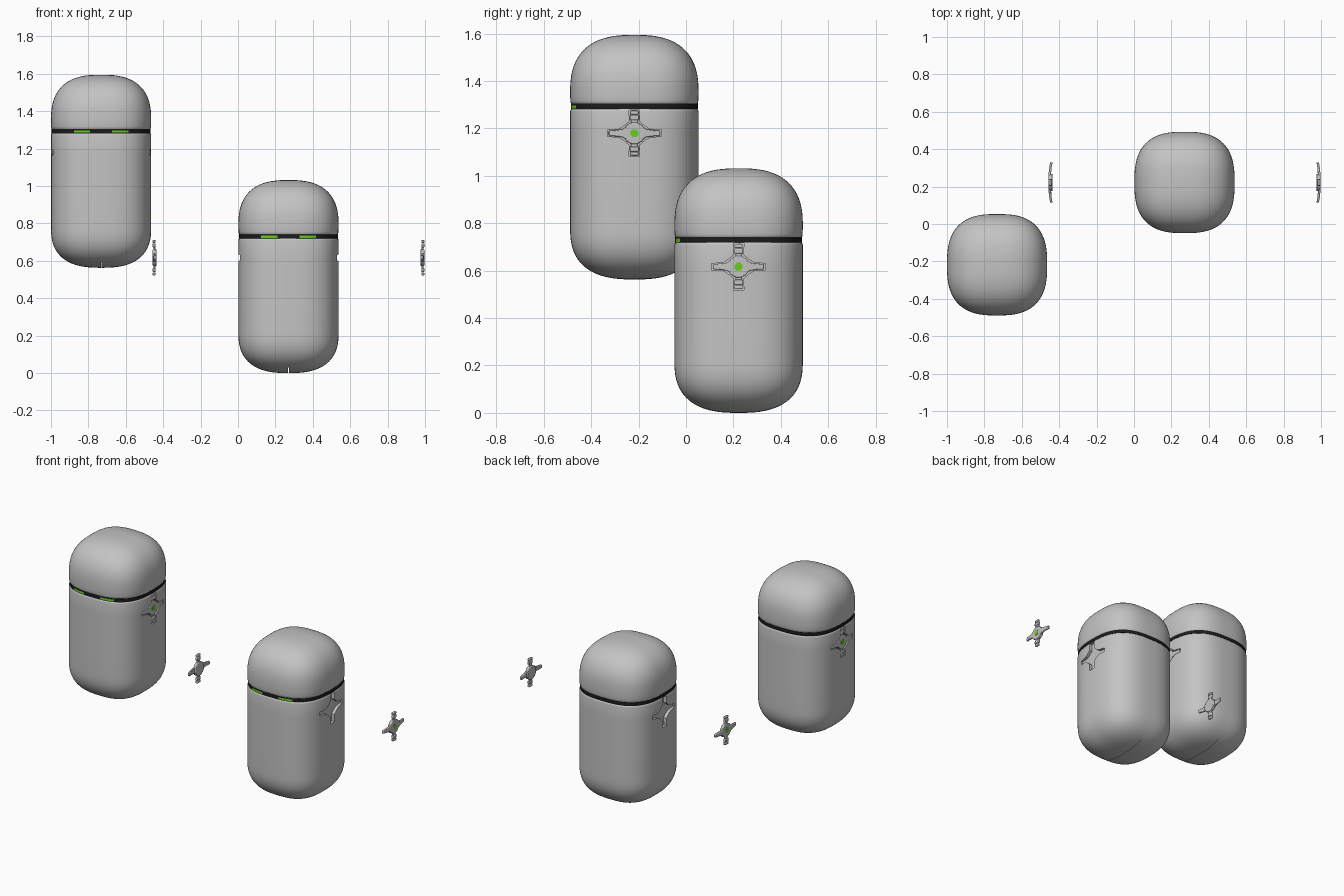
import bpy, bmesh, math

if "Cube" in bpy.data.objects:
    bpy.data.objects.remove(bpy.data.objects["Cube"])

AX, AY, N, M = 0.268, 0.271, 2.7, 2.6      # half widths, roundness of plan and of ends
BODY_A, BODY_B = (-0.732, -0.218, 0.563), (0.27, 0.222, 0.0)
HUB_Z, PULL = 0.617, 0.46                   # emblem height, pull-out distance


def material(name, rgb):
    m = bpy.data.materials.new(name)
    m.diffuse_color = (*rgb, 1)
    m.use_nodes = True
    m.node_tree.nodes["Principled BSDF"].inputs["Base Color"].default_value = m.diffuse_color
    return m


GREY = material("grey shell", (0.55, 0.55, 0.55))
BLACK = material("black band", (0.012, 0.011, 0.012))
GREEN = material("green light", (0.13, 0.62, 0.01))


def finish(name, bm, loc, mats=(GREY,), angle=35):
    bmesh.ops.recalc_face_normals(bm, faces=bm.faces)
    me = bpy.data.meshes.new(name)
    bm.to_mesh(me)
    bm.free()
    ob = bpy.data.objects.new(name, me)
    ob.location = loc
    for m in mats:
        me.materials.append(m)
    bpy.context.collection.objects.link(ob)
    bpy.ops.object.select_all(action='DESELECT')
    bpy.context.view_layer.objects.active = ob
    ob.select_set(True)
    if angle:
        bpy.ops.object.shade_smooth_by_angle(angle=math.radians(angle))
    return ob


def loft(rings, seg=128):
    """Stack of rounded-square rings given as (z, scale), capped."""
    bm = bmesh.new()
    loops = []
    for z, s in rings:
        loop = []
        for i in range(seg):
            a = 2 * math.pi * i / seg
            c, d = math.cos(a), math.sin(a)
            r = s / (abs(c) ** N + abs(d) ** N) ** (1 / N)
            loop.append(bm.verts.new((AX * r * c, AY * r * d, z)))
        loops.append(loop)
    for lo, hi in zip(loops, loops[1:]):
        for i in range(seg):
            j = (i + 1) % seg
            bm.faces.new((lo[i], lo[j], hi[j], hi[i]))
    bm.faces.new(loops[0])
    bm.faces.new(loops[-1])
    return bm


def dome(z0, height, steps=22):
    """Rings from full width at z0 to the rounded end at z0 + height."""
    out = []
    for i in range(steps + 1):
        p = math.radians(88.5) * i / steps
        out.append((z0 + height * math.sin(p) ** (2 / M), math.cos(p) ** (2 / M)))
    return out


def prism(bm, pts, inner, outer, side):
    """Extrude a (y, z) outline along x; inner/outer are x as functions of y."""
    a = [bm.verts.new((side * inner(y), y, z)) for y, z in pts]
    b = [bm.verts.new((side * outer(y), y, z)) for y, z in pts]
    n = len(pts)
    for i in range(n):
        j = (i + 1) % n
        bm.faces.new((a[i], a[j], b[j], b[i]))
    bm.faces.new(a)
    bm.faces.new(b)


def wall(y):
    """Shell surface x at a given y."""
    return AX * (1 - abs(y / AY) ** N) ** (1 / N)


def ngon(r, n):
    return [(r * math.cos(2 * math.pi * (i + .5) / n), r * math.sin(2 * math.pi * (i + .5) / n))
            for i in range(n)]


def cut(ob, cutter):
    m = ob.modifiers.new("cut", 'BOOLEAN')
    m.operation = 'DIFFERENCE'
    m.solver = 'EXACT'
    m.object = cutter
    bpy.context.view_layer.objects.active = ob
    bpy.ops.object.modifier_apply(modifier=m.name)
    bpy.data.objects.remove(cutter)


def shell(tag, loc):
    # lower body
    base = [(0.22 - (z - 0.22), s) for z, s in reversed(dome(0.22, 0.22))]
    base += [(0.36, 1), (0.5, 1), (0.62, 1), (0.708, 1), (0.716, 0.993), (0.72, 0.98)]
    body = finish("lower_body_" + tag, loft(base), loc, angle=0)
    # emblem recesses on both sides
    q = [(0.114, 0.013), (0.065, 0.017), (0.044, 0.03), (0.021, 0.05), (0.022, 0.099)]
    outline = (q + [(-y, z) for y, z in reversed(q)] + [(-y, -z) for y, z in q]
               + [(y, -z) for y, z in reversed(q)])
    for side in (-1, 1):
        bm = bmesh.new()
        prism(bm, outline, lambda y: 0.247, lambda y: 0.3, side)
        cut(body, finish("recess_cutter", bm, (loc[0], loc[1], loc[2] + HUB_Z), angle=0))
    # thin slit under the base
    bm = bmesh.new()
    prism(bm, [(-0.2, -0.02), (0.2, -0.02), (0.2, 0.03), (-0.2, 0.03)],
          lambda y: -0.0015, lambda y: 0.0015, 1)
    cut(body, finish("slit_cutter", bm, loc, angle=0))
    bpy.context.view_layer.objects.active = body
    body.select_set(True)
    bpy.ops.object.shade_smooth_by_angle(angle=math.radians(30))

    # lid
    lid = [(0.741, 0.98), (0.744, 0.99), (0.755, 0.997)] + dome(0.785, 0.247)
    finish("lid_" + tag, loft(lid), loc)

    # dark band with two green lights at the front
    bm = loft([(0.719, 0.988), (0.722, 0.988), (0.735, 0.988), (0.742, 0.988)], 256)
    for f in bm.faces:
        c = f.calc_center_median()
        if c.y < -0.1 and 0.722 < c.z < 0.735 and 0.062 < abs(c.x) < 0.145:
            f.material_index = 1
    finish("band_" + tag, bm, loc, (BLACK, GREEN))


def emblem(tag, loc, side):
    loc = (loc[0], loc[1], loc[2] + HUB_Z)
    bm = bmesh.new()
    # hub
    prism(bm, ngon(0.047, 12), lambda y: 0.245, lambda y: 0.266, side)
    # side arms and top/bottom tabs
    for s in (-1, 1):
        arm = [(0.03, 0.028), (0.05, 0.017), (0.08, 0.013), (0.108, 0.011)]
        pts = [(s * y, z) for y, z in arm] + [(s * y, -z) for y, z in reversed(arm)]
        prism(bm, pts, lambda y: wall(y) - 0.014, lambda y: wall(y) - 0.001, side)
        for w, z0, z1 in ((0.014, 0.03, 0.06), (0.019, 0.055, 0.077), (0.017, 0.079, 0.095)):
            prism(bm, [(-w, s * z0), (w, s * z0), (w, s * z1), (-w, s * z1)],
                  lambda y: 0.251, lambda y: 0.2665 - (0.004 if w == 0.014 else 0), side)
    ob = finish("emblem_" + tag, bm, loc)
    b = ob.modifiers.new("soft edges", 'BEVEL')
    b.width, b.segments = 0.004, 2
    # green centre light
    bm = bmesh.new()
    prism(bm, ngon(0.018, 8), lambda y: 0.263, lambda y: 0.268, side)
    finish("emblem_light_" + tag, bm, loc, (GREEN,))


for tag, loc, pull in (("assembled", BODY_A, 0), ("exploded", BODY_B, PULL)):
    shell(tag, loc)
    for word, side in (("left", -1), ("right", 1)):
        emblem(word + "_" + tag, (loc[0] + side * pull, loc[1], loc[2]), side)
